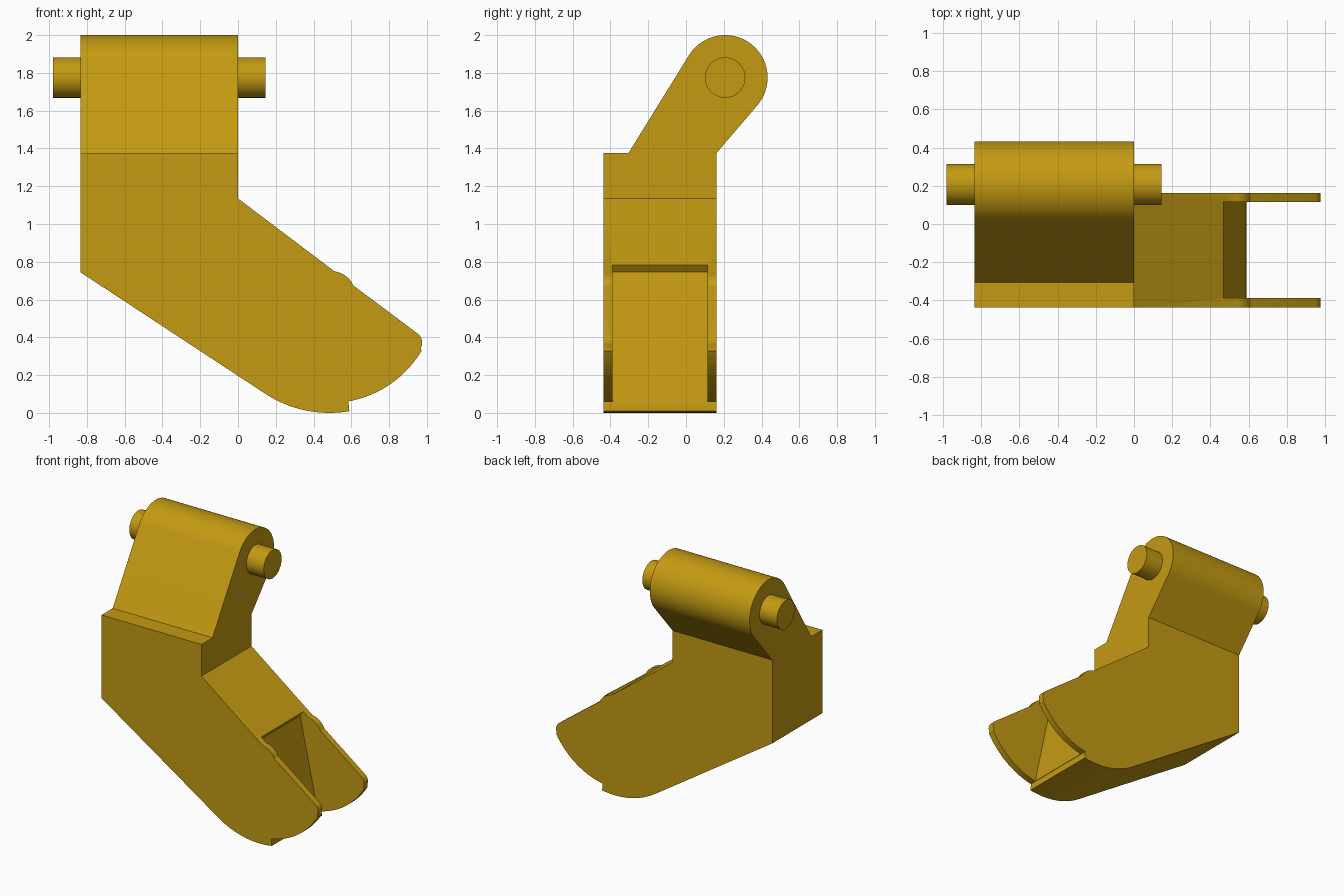
import bpy, bmesh, math
from mathutils import Vector

cube = bpy.data.objects.get("Cube")
if cube:
    bpy.data.objects.remove(cube, do_unlink=True)

# Single gold colour
gold = bpy.data.materials.new("gold")
gold.use_nodes = True
GOLD = (0.55, 0.325, 0.006, 1)
gold.diffuse_color = GOLD
gold.node_tree.nodes["Principled BSDF"].inputs["Base Color"].default_value = GOLD


def arc(cx, cy, r, start, end, n):
    """Points on a circle, angles in degrees."""
    return [(cx + r * math.cos(math.radians(start + (end - start) * i / n)),
             cy + r * math.sin(math.radians(start + (end - start) * i / n)))
            for i in range(n + 1)]


def prism(name, profile, axis, lo, hi):
    """Extrude a 2D profile (XZ for axis y, YZ for axis x) from lo to hi."""
    bm = bmesh.new()
    if axis == "y":
        place, step = (lambda a, b: (a, lo, b)), Vector((0, hi - lo, 0))
    else:
        place, step = (lambda a, b: (lo, a, b)), Vector((hi - lo, 0, 0))
    face = bm.faces.new([bm.verts.new(place(a, b)) for a, b in profile])
    result = bmesh.ops.extrude_face_region(bm, geom=[face])
    moved = [v for v in result["geom"] if isinstance(v, bmesh.types.BMVert)]
    bmesh.ops.translate(bm, verts=moved, vec=step)
    bmesh.ops.recalc_face_normals(bm, faces=bm.faces)
    mesh = bpy.data.meshes.new(name)
    bm.to_mesh(mesh)
    bm.free()
    mesh.materials.append(gold)
    obj = bpy.data.objects.new(name, mesh)
    bpy.context.collection.objects.link(obj)
    return obj


def activate(obj):
    bpy.ops.object.select_all(action="DESELECT")
    obj.select_set(True)
    bpy.context.view_layer.objects.active = obj


def smooth(obj):
    activate(obj)
    bpy.ops.object.shade_smooth_by_angle(angle=math.radians(25))


# Lower body: bent block with a rounded, stepped toe
outline = [(-0.835, 1.375), (-0.835, 0.745)]
outline += arc(0.484, 0.62, 0.62, 236, 279.8, 16)        # heel curve to the lip
outline += arc(0.484, 0.62, 0.568, 280.2, 329, 18)       # recessed toe curve
outline += arc(0.915, 0.372, 0.06, -25, 53, 6)           # rounded tip
outline += [(0.61, 0.675), (0.60, 0.695), (0.585, 0.713), (0.565, 0.729),
            (0.54, 0.742), (0.51, 0.75), (0.0, 1.135), (0.0, 1.375)]
body = prism("lower_body", outline, "y", -0.437, 0.161)

# Slot that leaves two side plates and an undercut back wall
slot = [(0.47, 0.785), (0.44, 0.745), (0.588, 0.058), (1.1, 0.0),
        (1.1, 0.9), (0.53, 0.865)]
cutter = prism("slot_cutter", slot, "y", -0.388, 0.114)
cutter.hide_render = True
activate(body)
cut = body.modifiers.new("slot", "BOOLEAN")
cut.operation = "DIFFERENCE"
cut.solver = "EXACT"
cut.object = cutter
bpy.ops.object.modifier_apply(modifier=cut.name)
bpy.data.objects.remove(cutter, do_unlink=True)
smooth(body)

# Upper arm: leaning lug with a rounded top
PIVOT_Y, PIVOT_Z, LUG_R = 0.207, 1.775, 0.225
lug = [(-0.305, 1.375), (0.161, 1.375)]
lug += arc(PIVOT_Y, PIVOT_Z, LUG_R, -41, 148, 48)
smooth(prism("upper_arm", lug, "x", -0.835, 0.0))

# Hinge pins sticking out on both sides
for name, lo, hi in (("right_pin", -0.98, -0.835), ("left_pin", 0.0, 0.145)):
    circle = arc(PIVOT_Y, PIVOT_Z, 0.107, 0, 360, 40)[:-1]
    smooth(prism(name, circle, "x", lo, hi))
